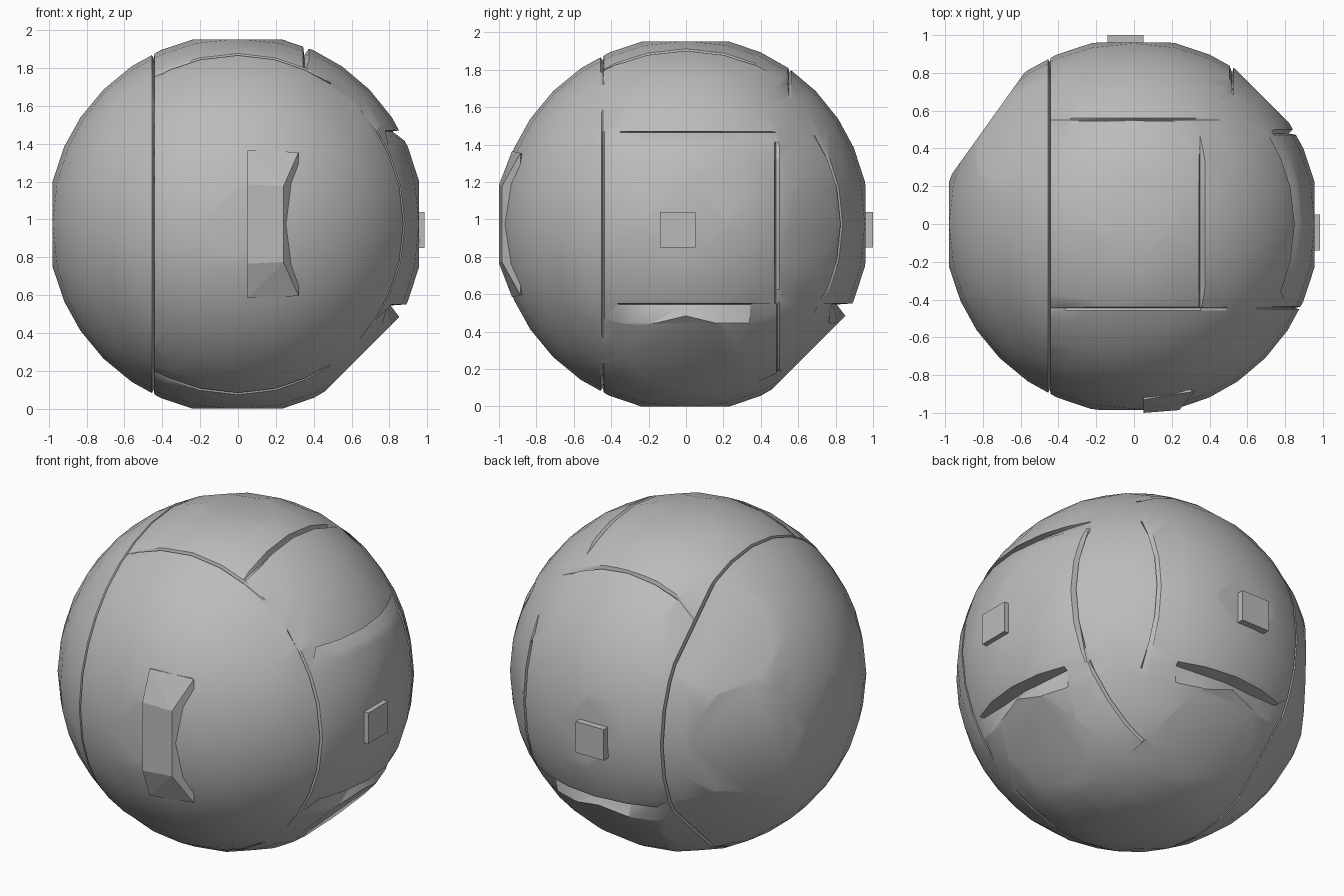
import bpy, bmesh, math
from mathutils import Vector

default = bpy.data.objects.get("Cube")
if default:
    bpy.data.objects.remove(default, do_unlink=True)

MID = 0.975  # height of the ball centre

grey = bpy.data.materials.new("plain_grey")
grey.use_nodes = True
grey.diffuse_color = (0.5, 0.5, 0.5, 1)
grey.node_tree.nodes["Principled BSDF"].inputs["Base Color"].default_value = (0.5, 0.5, 0.5, 1)


def finish(bm, name, smooth=False):
    bmesh.ops.recalc_face_normals(bm, faces=bm.faces)
    mesh = bpy.data.meshes.new(name)
    bm.to_mesh(mesh)
    bm.free()
    mesh.materials.append(grey)
    obj = bpy.data.objects.new(name, mesh)
    obj.location.z = MID
    bpy.context.collection.objects.link(obj)
    if smooth:
        bpy.ops.object.select_all(action='DESELECT')
        obj.select_set(True)
        bpy.context.view_layer.objects.active = obj
        bpy.ops.object.shade_smooth_by_angle(angle=math.radians(28))
    return obj


def slice_off(bm, normal, dist):
    """Cut a flat facet off the ball and close it."""
    n = Vector(normal).normalized()
    cut = bmesh.ops.bisect_plane(bm, geom=bm.verts[:] + bm.edges[:] + bm.faces[:],
                                 plane_co=n * dist, plane_no=n, clear_outer=True)
    rim = [e for e in cut["geom_cut"] if isinstance(e, bmesh.types.BMEdge)]
    bmesh.ops.edgeloop_fill(bm, edges=rim)


def groove(bm, axis, at, below, above, depth, along, limits, side):
    """Press a tapered seam into the ball where one panel meets the next."""
    n = Vector((0, 0, 0))
    n[axis] = 1
    low, high = limits
    side_axis, sign = side

    def inside(p):
        return low < p[along] < high and p[side_axis] * sign > 0.3

    for pos in (at - below, at, at + above):
        faces = [f for f in bm.faces if inside(f.calc_center_median())]
        edges = {e for f in faces for e in f.edges}
        verts = {v for f in faces for v in f.verts}
        bmesh.ops.bisect_plane(bm, geom=list(verts) + list(edges) + faces,
                               plane_co=n * pos, plane_no=n)
    half, centre = (high - low) / 2, (high + low) / 2
    for v in bm.verts:
        if abs(v.co[axis] - at) < 1e-4 and inside(v.co):
            t = abs(v.co[along] - centre) / half
            shrink = 1 - depth * (1 - t ** 4)
            for k in range(3):
                if k != axis:
                    v.co[k] *= shrink


# Ball: rounded cube grid
bm = bmesh.new()
bmesh.ops.create_cube(bm, size=2)
bmesh.ops.subdivide_edges(bm, edges=bm.edges, cuts=7, use_grid_fill=True)
angles = [-45, -34, -24, -13, 0, 13, 24, 34, 45]
for v in bm.verts:
    steps = [angles[round((c + 1) * 4)] for c in v.co]
    v.co = Vector([math.tan(math.radians(a)) for a in steps]).normalized() * 1.005
    for k in (0, 1):
        if v.co[k] > 0:
            v.co[k] *= 0.977

# Flat facets: side flats, lower bevels and the coarse rear right shell
for normal, dist in [((0, 0, 1), 0.975), ((0, 0, -1), 0.975),
                     ((1, 0, 0), 0.955), ((0, 1, 0), 0.96),
                     ((-1, 0, 0), 0.98), ((0, -1, 0), 0.985),
                     ((1, 0, -1), 0.95), ((0, 1, -1), 0.95), ((1, 1, 0), 0.96),
                     ((-0.81, 0.58, 0), 0.938),
                     ((-0.6, 0.55, 0.58), 0.945), ((-0.6, 0.55, -0.58), 0.945)]:
    slice_off(bm, normal, dist)

# Seams between panels: axis, position, widths, depth, run axis, run limits, side
full, short, low = (-0.85, 0.85), (-0.42, 0.45), (-0.88, -0.42)
for sign in (-1, 1):
    groove(bm, 0, -0.445, 0.01, 0.004, 0.025, 2, full, (1, sign))
    groove(bm, 0, -0.445, 0.01, 0.004, 0.025, 1, (-0.6, 0.6), (2, sign))
    groove(bm, 1, -0.445, 0.012, 0.006, 0.025, 0, short, (2, sign))
groove(bm, 2, -0.43, 0.1, 0.006, 0.09, 1, (-0.4, 0.42), (0, 1))
groove(bm, 2, -0.43, 0.1, 0.006, 0.09, 0, (-0.4, 0.42), (1, 1))
groove(bm, 2, 0.49, 0.05, 0.005, 0.045, 1, short, (0, 1))
groove(bm, 1, -0.445, 0.006, 0.008, 0.025, 2, (-0.6, 0.6), (0, 1))
groove(bm, 1, 0.48, 0.008, 0.02, 0.04, 2, short, (0, 1))
groove(bm, 0, 0.35, 0.006, 0.025, 0.045, 1, short, (2, 1))
groove(bm, 1, 0.55, 0.006, 0.012, 0.025, 0, short, (2, 1))
groove(bm, 0, 0.52, 0.015, 0.006, 0.035, 2, short, (1, 1))
groove(bm, 1, 0.49, 0.006, 0.01, 0.03, 2, low, (0, 1))
finish(bm, "panelled_ball", smooth=True)


# Small square studs on the left and back
def stud(name, centre, size):
    box = bmesh.new()
    bmesh.ops.create_cube(box, size=1)
    for v in box.verts:
        v.co = Vector(centre) + Vector([a * b for a, b in zip(v.co, size)])
    finish(box, name)


stud("left_stud", (0.935, -0.045, -0.03), (0.1, 0.19, 0.19))
stud("back_stud", (-0.045, 0.95, -0.03), (0.19, 0.1, 0.19))

# Raised bevelled plate on the front
bm = bmesh.new()
corners = []
for sign in (-1, 1):
    corners += [(0.05, -1.0, 0.21 * sign), (0.24, -0.985, 0.2 * sign),
                (0.05, -0.93, 0.39 * sign), (0.32, -0.885, 0.38 * sign),
                (0.28, -0.93, 0.15 * sign), (0.05, -0.8, 0.36 * sign)]
bmesh.ops.convex_hull(bm, input=[bm.verts.new(c) for c in corners])
finish(bm, "front_plate")
